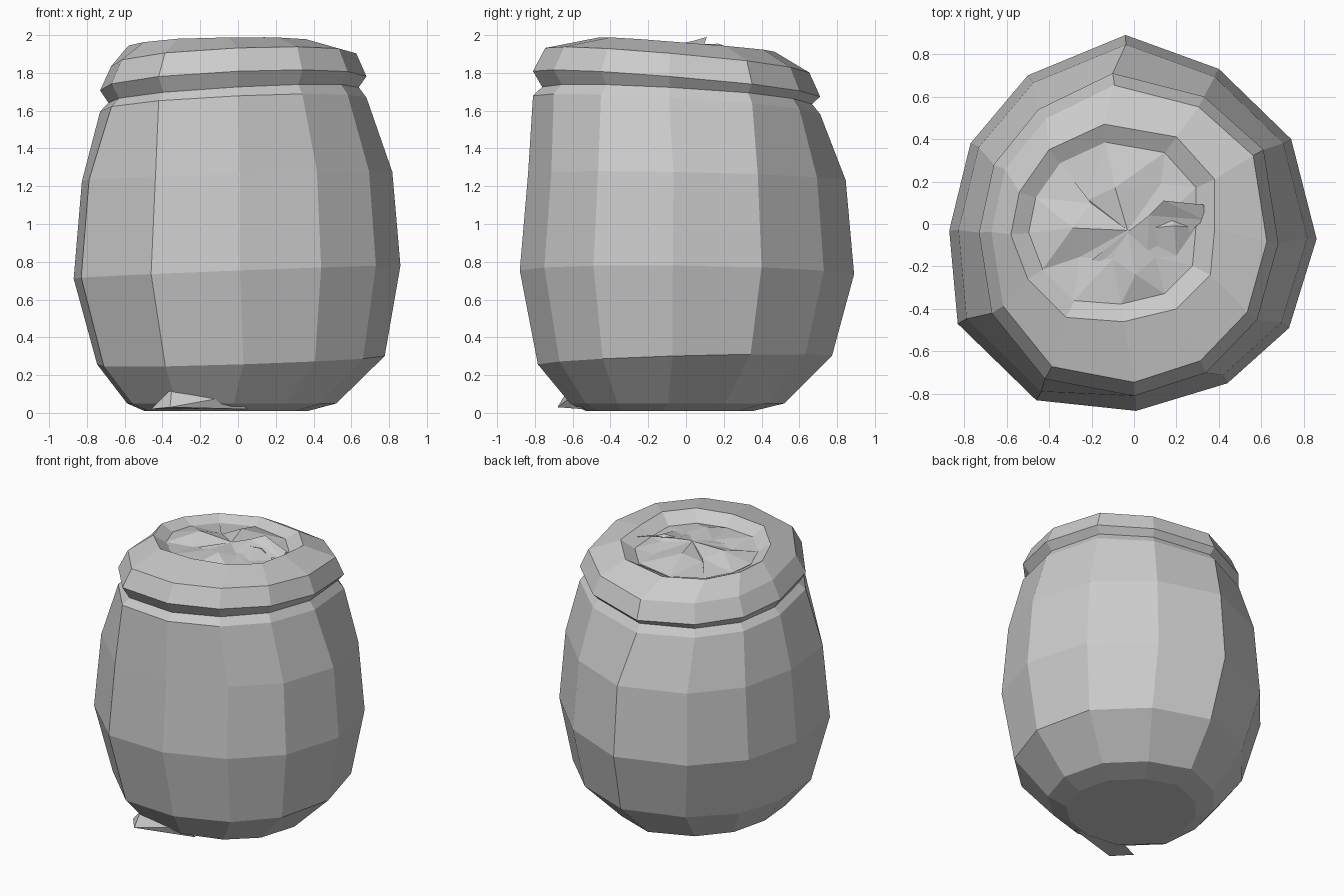
import bpy
import random

if "Cube" in bpy.data.objects:
    bpy.data.objects.remove(bpy.data.objects["Cube"])

random.seed(4)

# Hand-drawn twelve-sided outlines (x, y), counter-clockwise from the back
BELLY = [(-.04, .89), (-.5, .7), (-.77, .38), (-.87, -.03), (-.83, -.47), (-.46, -.83),
         (.01, -.88), (.44, -.75), (.73, -.49), (.86, -.07), (.74, .40), (.40, .73)]
RIM = [(-.10, .71), (-.45, .54), (-.66, .28), (-.73, -.04), (-.67, -.42), (-.42, -.73),
       (0, -.81), (.34, -.70), (.58, -.45), (.68, -.09), (.61, .35), (.33, .60)]
MOUTH = [(-.14, .47), (-.40, .35), (-.54, .15), (-.58, -.05), (-.50, -.26), (-.32, -.44),
         (-.05, -.46), (.20, -.40), (.36, -.24), (.38, -.02), (.38, .21), (.20, .41)]


def ring(outline, scale, z, tilt_x=0.0, tilt_y=0.0, shift=(0, 0)):
    """Scaled outline lifted onto a tilted plane."""
    pts = []
    for x, y in outline:
        x, y = x * scale + shift[0], y * scale + shift[1]
        pts.append((x, y, z + tilt_x * x + tilt_y * y))
    return pts


def make(name, verts, faces):
    mesh = bpy.data.meshes.new(name)
    mesh.from_pydata(verts, [], faces)
    mesh.update()
    obj = bpy.data.objects.new(name, mesh)
    bpy.context.collection.objects.link(obj)
    return obj


def loft(name, rings, cap_bottom=False, peak=None):
    """Skin a stack of rings, with an optional floor and a fan to a peak."""
    n = len(rings[0])
    verts = [p for r in rings for p in r]
    faces = []
    for k in range(len(rings) - 1):
        for i in range(n):
            j = (i + 1) % n
            faces.append((k * n + i, k * n + j, (k + 1) * n + j, (k + 1) * n + i))
    if cap_bottom:
        faces.append(tuple(reversed(range(n))))
    if peak:
        top = (len(rings) - 1) * n
        verts.append(peak)
        faces += [(top + i, top + (i + 1) % n, len(verts) - 1) for i in range(n)]
    return make(name, verts, faces)


# Sack body: flat base, bulging belly, neck, rolled rim and open mouth
loft("sack_body", [
    ring(BELLY, .50, .01, 0, 0, (-.06, -.09)),
    ring(BELLY, .64, .05, 0, 0, (-.03, -.05)),
    ring(BELLY, .88, .28, .03, .03, (.02, -.01)),
    ring(BELLY, 1.0, .745, .04, -.01),
    ring(BELLY, .95, 1.25, .03, -.02),
    ring(RIM, 1.0, 1.63, .05, -.06),
    ring(RIM, .94, 1.68, .06, -.06),
    ring(RIM, 1.0, 1.74, .05, -.085),
    ring(RIM, .92, 1.865, .05, -.09),
    ring(MOUTH, 1.0, 1.952, .02, -.08),
    ring(MOUTH, .80, 1.89, 0, -.06, (-.02, 0)),
], cap_bottom=True)

# Crumpled contents filling the mouth
edge = ring(MOUTH, .82, 1.90, 0, -.06, (-.02, 0))
crumple = []
for i, (x, y, z) in enumerate(ring(MOUTH, .45, 1.93, 0, -.03)):
    lift = .035 if i % 3 == 0 else -.02
    crumple.append((x + random.uniform(-.05, .05), y + random.uniform(-.05, .05),
                    z + lift + random.uniform(-.02, .02)))
contents = loft("contents", [edge, crumple], peak=(-.03, -.03, 1.95))
tri = contents.modifiers.new("facets", 'TRIANGULATE')

# Highest tuft of the contents
make("contents_tuft",
     [(.06, -.20, 1.92), (.33, .02, 1.91), (.33, .09, 1.93), (.14, .11, 1.99),
      (.07, .04, 1.97), (-.20, -.17, 1.92)],
     [(0, 1, 4), (1, 2, 3), (1, 3, 4), (0, 4, 5), (0, 5, 4, 3, 2, 1)][:4])

# Pinched cloth corner poking out at the front of the base
make("corner_fold",
     [(-.46, -.55, .02), (-.35, -.62, .13), (-.03, -.60, .09), (-.36, -.68, .03),
      (.05, -.55, .02), (-.25, -.45, .02)],
     [(0, 3, 1), (1, 3, 2), (2, 3, 4), (0, 5, 4, 3), (0, 1, 5), (1, 2, 5), (2, 4, 5)])
